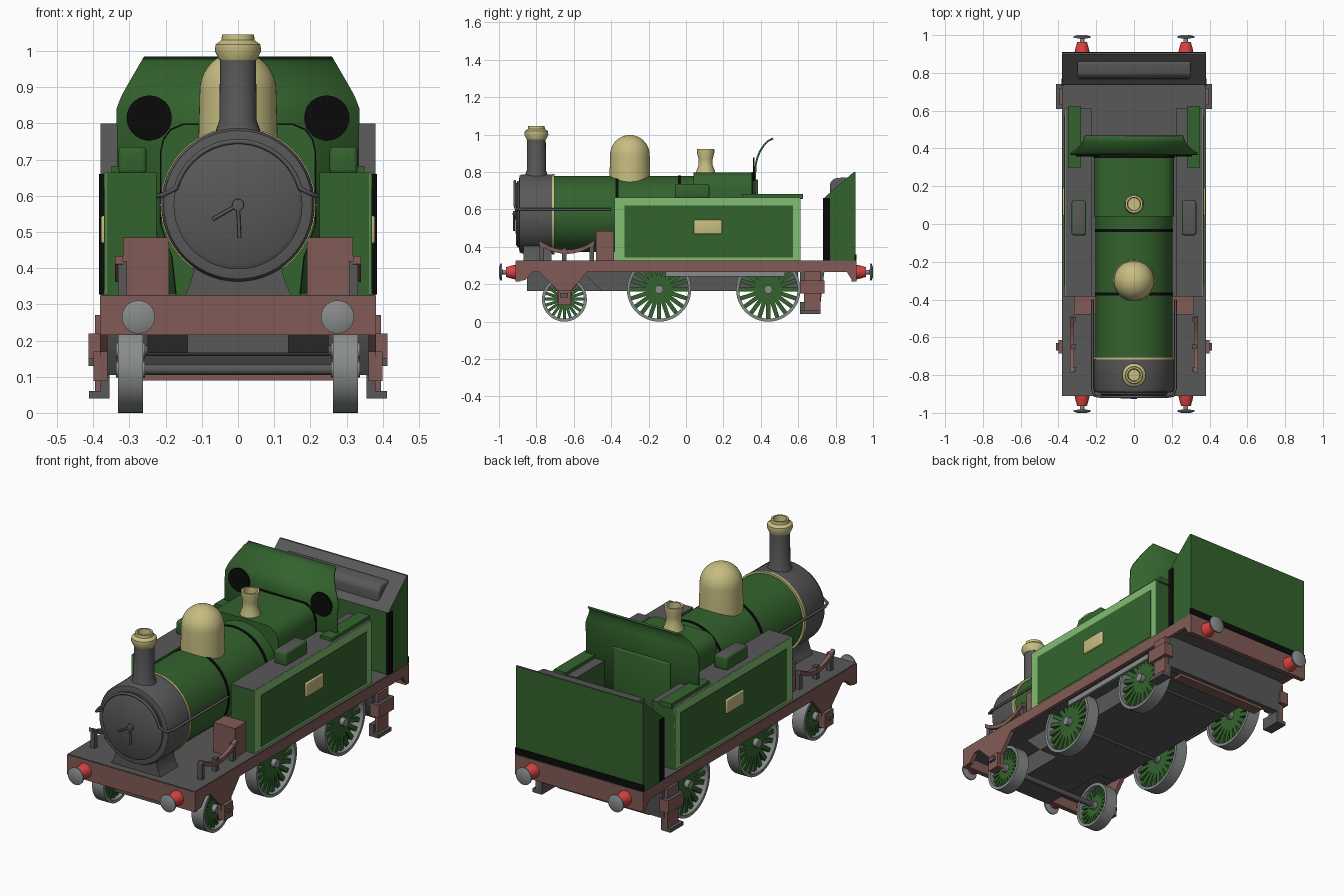
import bpy, bmesh, math
from mathutils import Matrix, Vector

if "Cube" in bpy.data.objects:
    bpy.data.objects.remove(bpy.data.objects["Cube"], do_unlink=True)


def material(name, *rgb):
    m = bpy.data.materials.new(name)
    m.use_nodes = True
    m.diffuse_color = (*rgb, 1)
    m.node_tree.nodes["Principled BSDF"].inputs["Base Color"].default_value = (*rgb, 1)
    return m


GREEN = material("dark green", .034, .125, .027)
LIME = material("light green", .223, .51, .17)
GREY = material("dark grey", .098, .098, .098)
STEEL = material("light grey", .25, .262, .262)
BROWN = material("red brown", .223, .105, .092)
BRASS = material("brass", .57, .51, .22)
RED = material("red", .7, .053, .053)
BLACK = material("black", .003, .003, .003)
AXES = {"x": Vector((1, 0, 0)), "y": Vector((0, 1, 0)), "z": Vector((0, 0, 1))}


def finish(name, bm, *mats, rule=None):
    """Turn a bmesh into an object, smooth except at sharp edges."""
    bmesh.ops.recalc_face_normals(bm, faces=bm.faces)
    for f in bm.faces:
        f.smooth = True
        if rule:
            f.material_index = int(rule(f))
    for e in bm.edges:
        e.smooth = e.calc_face_angle(0) < math.radians(35)
    mesh = bpy.data.meshes.new(name)
    bm.to_mesh(mesh)
    bm.free()
    ob = bpy.data.objects.new(name, mesh)
    bpy.context.collection.objects.link(ob)
    for m in mats:
        mesh.materials.append(m)
    return ob


def prism(name, pts, axis, a, b, *mats, bevel=0, rule=None):
    """Extrude a polygon from a to b along an axis."""
    place = {"x": lambda p, t: (t, *p), "y": lambda p, t: (p[0], t, p[1]),
             "z": lambda p, t: (*p, t)}[axis]
    bm = bmesh.new()
    face = bm.faces.new([bm.verts.new(place(p, a)) for p in pts])
    new = bmesh.ops.extrude_face_region(bm, geom=[face])["geom"]
    bmesh.ops.translate(bm, vec=AXES[axis] * (b - a),
                        verts=[v for v in new if isinstance(v, bmesh.types.BMVert)])
    if bevel:
        bmesh.ops.bevel(bm, geom=bm.edges[:], offset=bevel, segments=3,
                        profile=.5, affect="EDGES", clamp_overlap=True)
    return finish(name, bm, *mats, rule=rule)


def box(name, x, y, z, *mats, **kw):
    corners = [(x[0], y[0]), (x[1], y[0]), (x[1], y[1]), (x[0], y[1])]
    return prism(name, corners, "z", *z, *mats, **kw)


def lathe(name, profile, axis, centre, mat, steps=40, closed=False):
    """Spin (radius, height) points about an axis through centre."""
    up, c = AXES[axis], Vector(centre)
    out = AXES["x"] if axis == "z" else AXES["z"]
    bm = bmesh.new()
    vs = [bm.verts.new(c + out * r + up * h) for r, h in profile]
    es = [bm.edges.new(p) for p in zip(vs, vs[1:])]
    if closed:
        es.append(bm.edges.new((vs[-1], vs[0])))
    bmesh.ops.spin(bm, geom=vs + es, axis=up, cent=c, steps=steps, angle=2 * math.pi)
    bmesh.ops.remove_doubles(bm, verts=bm.verts, dist=1e-5)
    return finish(name, bm, mat)


def rod(name, points, radius, mat):
    cu = bpy.data.curves.new(name, "CURVE")
    cu.dimensions, cu.bevel_depth, cu.bevel_resolution, cu.use_fill_caps = "3D", radius, 2, True
    sp = cu.splines.new("POLY")
    sp.points.add(len(points) - 1)
    for p, co in zip(sp.points, points):
        p.co = (*co, 1)
    cu.materials.append(mat)
    ob = bpy.data.objects.new(name, cu)
    bpy.context.collection.objects.link(ob)


def sided(s, a, b):
    return (min(s * a, s * b), max(s * a, s * b))


def top_faces(f):
    return f.normal.z > .3


def wheel(name, s, y, r):
    x = .297 * s
    rim = r - .016
    lathe(name + "_rim", [(rim, -.035), (r, -.035), (r, .035), (rim, .035)], "x", (x, y, r),
          STEEL, 48, True)
    lathe(name + "_hub", [(0, -.04), (.022, -.04), (.022, .04), (0, .04)], "x", (x, y, r), STEEL, 16)
    bm = bmesh.new()
    for i in range(20):
        m = (Matrix.Translation((x, y, r)) @ Matrix.Rotation(i * math.pi / 10, 4, "X")
             @ Matrix.Translation((0, 0, rim / 2)) @ Matrix.Diagonal((.03, r * .13, rim, 1)))
        bmesh.ops.create_cube(bm, size=1, matrix=m)
    finish(name + "_spokes", bm, GREEN)


# Running plate, beams and underframe
box("running_plate", (-.38, .38), (-.908, .908), (.318, .326), GREY)
box("floor", (-.36, .36), (-.89, .89), (.27, .318), GREY)
for name, s in (("front", -1), ("rear", 1)):
    box(name + "_beam", (-.381, .381), sided(s, .885, .911), (.215, .323), BROWN)
box("narrow_frame", (-.14, .14), (-.85, -.4), (.165, .28), GREY)
prism("wide_frame", [(-.56, .27), (-.45, .165), (.6, .165), (.6, .27)], "x", -.25, .25, GREY)
prism("rear_cross_plate", [(.61, .27), (.61, .215), (.68, .105), (.72, .105), (.74, .27)],
      "x", -.375, .375, GREY)
box("step_cross_bar", (-.27, .27), (.64, .7), (.09, .105), BROWN)
for i, (y, r) in enumerate(((-.65, .12), (-.144, .172), (.44, .172))):
    rod(f"axle_{i}", [(-.3, y, r), (.3, y, r)], .015, GREY)

for s, side in ((-1, "right_"), (1, "left_")):
    # Valance with the hanging axle bracket
    prism(side + "valance", [(-.91, .323), (-.91, .218), (-.86, .222), (-.82, .265), (-.785, .265),
                             (-.69, .17), (-.685, .088), (-.615, .088), (-.61, .17), (-.53, .265),
                             (.86, .265), (.89, .218), (.91, .218), (.91, .323)],
          "x", s * .36, s * .382, BROWN)
    box(side + "bracket_face", sided(s, .38, .4), (-.685, -.615), (.088, .17), BROWN)
    box(side + "axle_box", sided(s, .38, .413), (-.67, -.63), (.13, .152), GREY)
    box(side + "brake_bar", sided(s, .335, .35), (-.11, .53), (.24, .268), STEEL)
    for name, y, r in (("small_wheel", -.65, .12), ("middle_wheel", -.144, .172),
                       ("rear_wheel", .44, .172)):
        wheel(side + name, s, y, r)
    # Cab steps
    box(side + "step_plate", sided(s, .375, .395), (.63, .72), (.06, .27), BROWN)
    box(side + "upper_step", sided(s, .36, .413), (.61, .74), (.15, .22), BROWN, GREY, rule=top_faces)
    box(side + "lower_step", sided(s, .355, .412), (.61, .72), (.04, .06), GREY)
    box(side + "lower_step_back", sided(s, .355, .38), (.61, .72), (.06, .105), GREY)
    # Buffers
    for e, end in ((-1, "front_"), (1, "rear_")):
        c = (s * .275, 0, .265)
        lathe(side + end + "buffer", [(0, e * .9), (.04, e * .9), (.038, e * .92), (.026, e * .963),
                                      (0, e * .963)], "y", c, RED, 24)
        lathe(side + end + "buffer_head", [(0, e * .96), (.012, e * .96), (.012, e * .982),
                                           (.046, e * .985), (.046, e * .992), (.025, e), (0, e)],
              "y", c, STEEL, 24)
    # Sand box and leaf spring
    box(side + "sand_box", sided(s, .19, .318), (-.48, -.384), (.32, .485), BROWN)
    arc = [(-.785 + .0295 * i, .362 + .05 * ((i - 5) / 5) ** 2) for i in range(11)]
    prism(side + "spring", arc + [(y, z + .022) for y, z in reversed(arc)],
          "x", s * .318, s * .34, BROWN)
    for y, h in ((-.77, .42), (-.65, .395), (-.505, .42)):
        box(side + "spring_post", sided(s, .307, .332), (y - .012, y + .012), (.32, h), GREY)
    # Side tank with border, panel, plate and fittings
    box(side + "tank", sided(s, .225, .363), (-.383, .613), (.32, .665), GREEN, GREY, rule=top_faces)
    box(side + "tank_border", sided(s, .362, .367), (-.383, .613), (.327, .664), LIME)
    box(side + "tank_panel", sided(s, .366, .37), (-.33, .572), (.342, .62), GREEN)
    box(side + "brass_plate", sided(s, .362, .379), (.042, .192), (.468, .545), BRASS, bevel=.007)
    box(side + "tank_filler", sided(s, .253, .33), (-.06, .125), (.66, .735), GREEN, GREY,
        bevel=.012, rule=lambda f: f.normal.z > .9)
    box(side + "cab_ledge", sided(s, .28, .35), (.3, .625), (.655, .682), GREEN)
    # Bunker side trim and cab window
    box(side + "bunker_stripe", sided(s, .37, .384), (.733, .77), (.327, .66), BLACK)
    lathe(side + "cab_window", [(0, -.004), (.062, -.004), (.062, .004), (0, .004)],
          "y", (s * .245, .361, .815), BLACK, 40)

# Smokebox and door
AXIS = (0, 0, .575)
lathe("smokebox", [(0, -.705), (.212, -.705), (.212, -.875), (.205, -.889), (.19, -.892), (0, -.892)],
      "y", AXIS, GREY, 56)
lathe("smokebox_door", [(0, -.88), (.178, -.88), (.178, -.9), (.165, -.908), (0, -.914)],
      "y", AXIS, GREY, 48)
lathe("door_boss", [(0, -.9), (.018, -.9), (.016, -.925), (0, -.927)], "y", AXIS, GREY, 16)
rod("door_handle_down", [(0, -.92, .575), (.004, -.92, .485)], .005, GREY)
rod("door_handle_side", [(0, -.92, .575), (-.07, -.92, .535)], .005, GREY)
saddle = [(.15, .32), (.135, .35), (.122, .39), (.13, .45)]
prism("saddle", saddle + [(-x, z) for x, z in reversed(saddle)], "y", -.87, -.72, GREY)

# Boiler, bands and firebox
lathe("boiler", [(0, -.71), (.204, -.71), (.204, .06), (0, .06)], "y", AXIS, GREEN, 56)
for name, y, r, w, mat in (("brass_ring", -.71, .215, .007, BRASS), ("front_band", -.37, .207, .008, BLACK),
                           ("rear_band", -.035, .207, .008, BLACK)):
    lathe(name, [(.19, y - w), (r, y - w), (r, y + w), (.19, y + w)], "y", AXIS, mat, 56, True)
half = [(.17, .32), (.182, .43), (.213, .52), (.213, .72), (.205, .755), (.185, .782), (.15, .797)]
outline = half + [(-x, z) for x, z in reversed(half)]
prism("firebox", outline, "y", .04, .372, GREEN)
prism("firebox_end_band", [(x * 1.01, z + .003) for x, z in outline], "y", .35, .362, BLACK)

# Handrail looping over the smokebox door
arch = [(.178 * math.cos(a), -.915, .575 + .175 * math.sin(a))
        for a in (math.radians(15 + 7.5 * i) for i in range(21))]
rod("handrail", [(.22, -.4, .6), (.22, -.87, .6), (.208, -.91, .602)] + arch
    + [(-.208, -.91, .602), (-.22, -.87, .6), (-.22, -.4, .6)], .007, GREY)

# Chimney, dome and safety valve
lathe("chimney", [(0, .74), (.066, .74), (.06, .785), (.051, .81), (.05, .985), (0, .985)],
      "z", (0, -.8, 0), GREY)
lathe("chimney_cap", [(0, .975), (.052, .975), (.064, 1.0), (.062, 1.018), (.046, 1.03), (.044, 1.045),
                      (.034, 1.045), (.03, 1.01), (0, 1.01)], "z", (0, -.8, 0), BRASS)
dome = [(.106 * math.cos(a), .89 + .108 * math.sin(a)) for a in (math.pi / 20 * i for i in range(10))]
lathe("dome", [(0, .7), (.11, .7), (.109, .77)] + dome + [(0, .998)], "z", (0, -.3, 0), BRASS, 48)
lathe("safety_valve", [(0, .78), (.054, .78), (.05, .805), (.038, .835), (.038, .87), (.047, .905),
                       (.046, .922), (.035, .922), (.033, .88), (0, .88)], "z", (0, .105, 0), BRASS)

# Curved cab weatherboard
bm = bmesh.new()
rows = [[bm.verts.new((s * w, y, z)) for s in (-1, 1)] for z, y, w in (
    (.33, .37, .335), (.79, .37, .335), (.84, .373, .336), (.875, .381, .322), (.91, .395, .302),
    (.945, .418, .281), (.965, .438, .269), (.98, .465, .26))]
for (a, b), (c, d) in zip(rows, rows[1:]):
    bm.faces.new((a, b, d, c))
board = finish("weatherboard", bm, GREEN)
board.modifiers.new("thickness", "SOLIDIFY").thickness = .01
board.modifiers["thickness"].offset = 0
box("backhead", (-.17, .17), (.368, .385), (.42, .76), GREEN, bevel=.008)

# Bunker and coal
prism("bunker", [(.737, .32), (.907, .32), (.907, .8), (.897, .8), (.77, .69), (.737, .66)],
      "x", -.38, .38, GREEN, GREY, rule=top_faces)
box("bunker_rear_stripe", (-.382, .382), (.9, .911), (.326, .36), BLACK)
prism("coal", [(.768, .66), (.77, .74), (.79, .765), (.85, .772), (.875, .76), (.88, .68)],
      "x", -.3, .3, GREY, bevel=.01)
